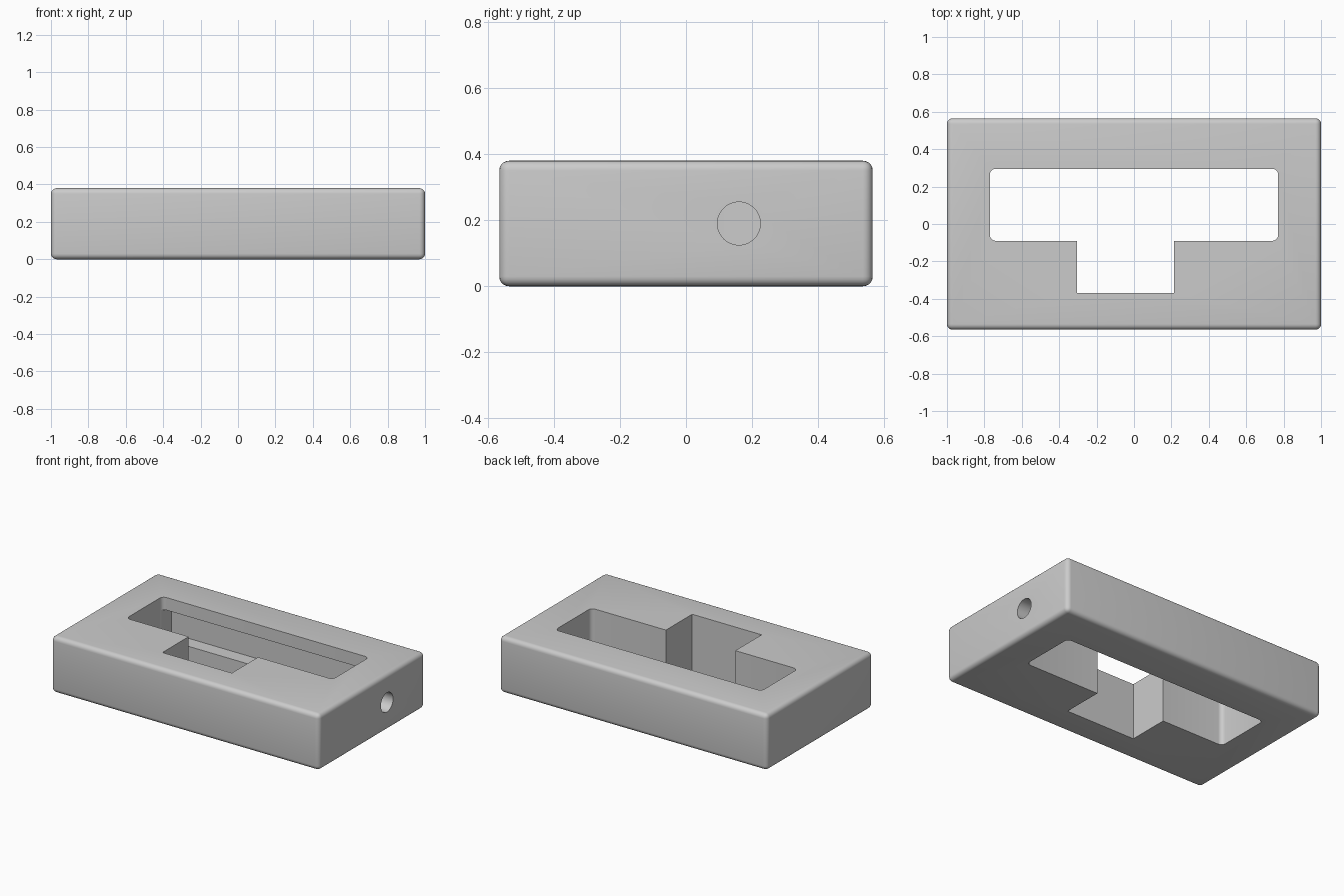
import bpy, bmesh
from math import radians
from mathutils import Matrix, Vector

if "Cube" in bpy.data.objects:
    bpy.data.objects.remove(bpy.data.objects["Cube"], do_unlink=True)

grey = bpy.data.materials.new("light grey")
grey.use_nodes = True
grey.diffuse_color = (0.6, 0.6, 0.6, 1)
grey.node_tree.nodes["Principled BSDF"].inputs["Base Color"].default_value = (0.6, 0.6, 0.6, 1)


def finish(name, bm):
    bmesh.ops.recalc_face_normals(bm, faces=bm.faces[:])
    mesh = bpy.data.meshes.new(name)
    bm.to_mesh(mesh)
    bm.free()
    mesh.materials.append(grey)
    obj = bpy.data.objects.new(name, mesh)
    bpy.context.collection.objects.link(obj)
    return obj


def box(name, lo, hi, radius=0, vertical_only=False, segments=5):
    """Box between two corners, with all or only its upright edges rounded."""
    lo, hi = Vector(lo), Vector(hi)
    bm = bmesh.new()
    bmesh.ops.create_cube(bm, size=1, matrix=Matrix.Translation((lo + hi) / 2)
                          @ Matrix.Diagonal((*(hi - lo), 1)))
    if radius:
        edges = [e for e in bm.edges if not vertical_only
                 or abs(e.verts[0].co.z - e.verts[1].co.z) > 0.1]
        bmesh.ops.bevel(bm, geom=edges, offset=radius, segments=segments,
                        profile=0.5, affect='EDGES')
    return finish(name, bm)


def cylinder_x(name, x0, x1, y, z, radius):
    bm = bmesh.new()
    bmesh.ops.create_cone(bm, cap_ends=True, segments=48, radius1=radius, radius2=radius,
                          depth=x1 - x0, matrix=Matrix.Translation(((x0 + x1) / 2, y, z))
                          @ Matrix.Rotation(radians(90), 4, 'Y'))
    return finish(name, bm)


# Rounded block
body = box("frame_body", (-1, -0.565, 0), (1, 0.565, 0.38), 0.03)

# Wide opening, front notch, groove inside the back wall, side hole
cutters = [
    box("opening_cutter", (-0.77, -0.09, -0.2), (0.77, 0.295, 0.6), 0.03, True),
    box("notch_cutter", (-0.305, -0.37, -0.25), (0.213, 0.1, 0.65)),
    box("groove_cutter", (-0.768, 0.2, 0.095), (0.768, 0.39, 0.295)),
    cylinder_x("side_hole_cutter", 0.65, 1.1, 0.16, 0.19, 0.065),
]

bpy.ops.object.select_all(action='DESELECT')
bpy.context.view_layer.objects.active = body
body.select_set(True)
for cutter in cutters:
    mod = body.modifiers.new(cutter.name, 'BOOLEAN')
    mod.operation = 'DIFFERENCE'
    mod.solver = 'EXACT'
    mod.object = cutter
    bpy.ops.object.modifier_apply(modifier=mod.name)
for cutter in cutters:
    bpy.data.objects.remove(cutter, do_unlink=True)

bpy.ops.object.shade_smooth_by_angle(angle=radians(35))
